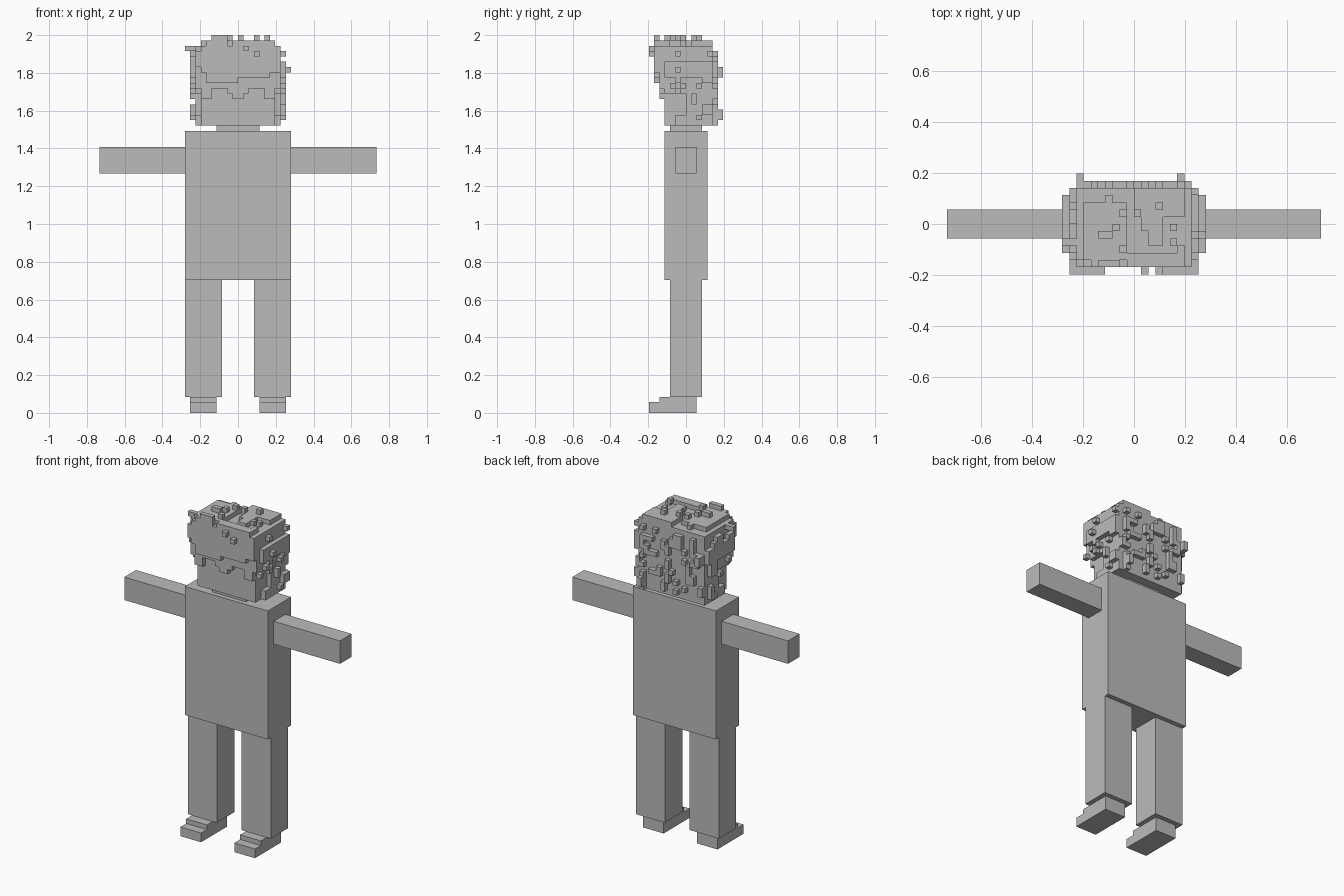
import bpy, bmesh, random
from mathutils import Matrix, Vector

old = bpy.data.objects.get("Cube")
if old:
    bpy.data.objects.remove(old, do_unlink=True)

U = 2 / 71  # edge of one cube cell
random.seed(4)

grey = bpy.data.materials.new("plain grey")
grey.use_nodes = True
GREY = (0.5, 0.5, 0.5, 1)
grey.diffuse_color = GREY
grey.node_tree.nodes["Principled BSDF"].inputs["Base Color"].default_value = GREY


def blocks(name, boxes):
    """One object from boxes, each given as two opposite corners in cells."""
    bm = bmesh.new()
    for lo, hi in boxes:
        lo, hi = Vector(lo) * U, Vector(hi) * U
        place = Matrix.Translation((lo + hi) / 2) @ Matrix.Diagonal((*(hi - lo), 1))
        bmesh.ops.create_cube(bm, size=1, matrix=place)
    mesh = bpy.data.meshes.new(name)
    bm.to_mesh(mesh)
    bm.free()
    mesh.materials.append(grey)
    obj = bpy.data.objects.new(name, mesh)
    bpy.context.collection.objects.link(obj)
    return obj


def mirrored(box):
    (x0, y0, z0), (x1, y1, z1) = box
    return (-x1, y0, z0), (-x0, y1, z1)


def pair(name, boxes):
    blocks("left_" + name, boxes)
    blocks("right_" + name, [mirrored(b) for b in boxes])


def cell(x, y, z, dx=1, dy=1, dz=1):
    return (x, y, z), (x + dx, y + dy, z + dz)


# Body
blocks("torso", [((-10, -4, 25), (10, 4, 53))])
blocks("neck", [((-4, -3, 53), (4, 3, 54))])
pair("arm", [((10, -2, 45), (26, 2, 50))])
pair("leg", [((3, -3, 3), (10, 3, 25))])
pair("shoe", [((4, -7, 0), (9, 2, 2)), ((4, -5, 2), (9, 2, 3))])

# Face block with brow, nose and temples one cell proud
blocks("face", [((-7, -4, 54), (7, 4, 62))])
brow = [((-2, -5, 60), (2, -4, 62)), ((-1, -5, 59), (1, -4, 60)), ((-7, -5, 62), (7, -4, 64))]
temple = ((5, -5, 59), (7, -4, 62))
blocks("brow_and_nose", brow + [temple, mirrored(temple)])

# Hair mass: cap, fringe, back and sides
blocks("hair_cap", [((-8, -5, 61), (8, 5, 69)), ((-8, 0, 54), (8, 5, 61))])
blocks("fringe", [((-7, -6, 64), (8, -5, 69)), ((-6, -6, 62), (0, -5, 64)),
                  ((0, -6, 63), (6, -5, 64)), ((-6, -6, 67), (-2, -5, 70)),
                  cell(1, -7, 68), cell(3, -7, 67), cell(-8, -6, 65, 1, 1, 3)])
pair("sideburn", [((6, -2, 54), (8, 0, 56)), ((6, -4, 60), (8, 0, 62))])
pair("side_pad", [((8, -4, 63), (9, 5, 66))])

# Raised locks on the crown
crown = [((-7, -5, 69), (-1, 3, 70)), ((0, 1, 69), (7, 5, 70)), ((-1, -6, 69), (7, -4, 70)),
         ((-5, -6, 70), (-2, -5, 71)), ((2, -3, 69), (4, 1, 70))]
for x in (-5, -3, -2, 0, 3, 5):
    crown.append(cell(x, random.randint(-5, 2), 70))
for i in range(12):
    crown.append(cell(random.randint(-7, 6), random.randint(-5, 4), 69))
for x in (-5, -4, -2):
    crown.append(cell(x, random.randint(-4, 2), 70))
blocks("crown_locks", crown)

# Small tufts scattered over the back
back = [cell(-8, 6, 63, 1, 1, 2), cell(6, 6, 55, 1, 1, 2)]
back += [cell(-8, 5, 63, 1, 1, 2), cell(6, 5, 55, 1, 1, 2)]
for z in range(54, 68):
    for x in range(-8, 8):
        if random.random() < 0.22:
            tall = random.choice((1, 1, 2))
            back.append(cell(x, 5, z, 1, 1, min(tall, 68 - z)))
blocks("back_tufts", back)

# Small tufts on the sides
left_tufts = [cell(9, -2, 64), cell(8, 2, 61), cell(8, 3, 56, 1, 2, 2), cell(8, 1, 58, 1, 1, 2)]
right_tufts = [cell(-10, -3, 68, 2), cell(-9, 2, 60, 1, 2, 3), cell(-9, 0, 66, 1, 2, 2),
               cell(-9, 3, 55, 1, 1, 3)]
for z in range(55, 68):
    for y in range(0 if z < 60 else -5, 5):
        for x, tufts in ((8, left_tufts), (-9, right_tufts)):
            if random.random() < 0.12:
                tufts.append(cell(x, y, z))
blocks("left_side_tufts", left_tufts)
blocks("right_side_tufts", right_tufts)
